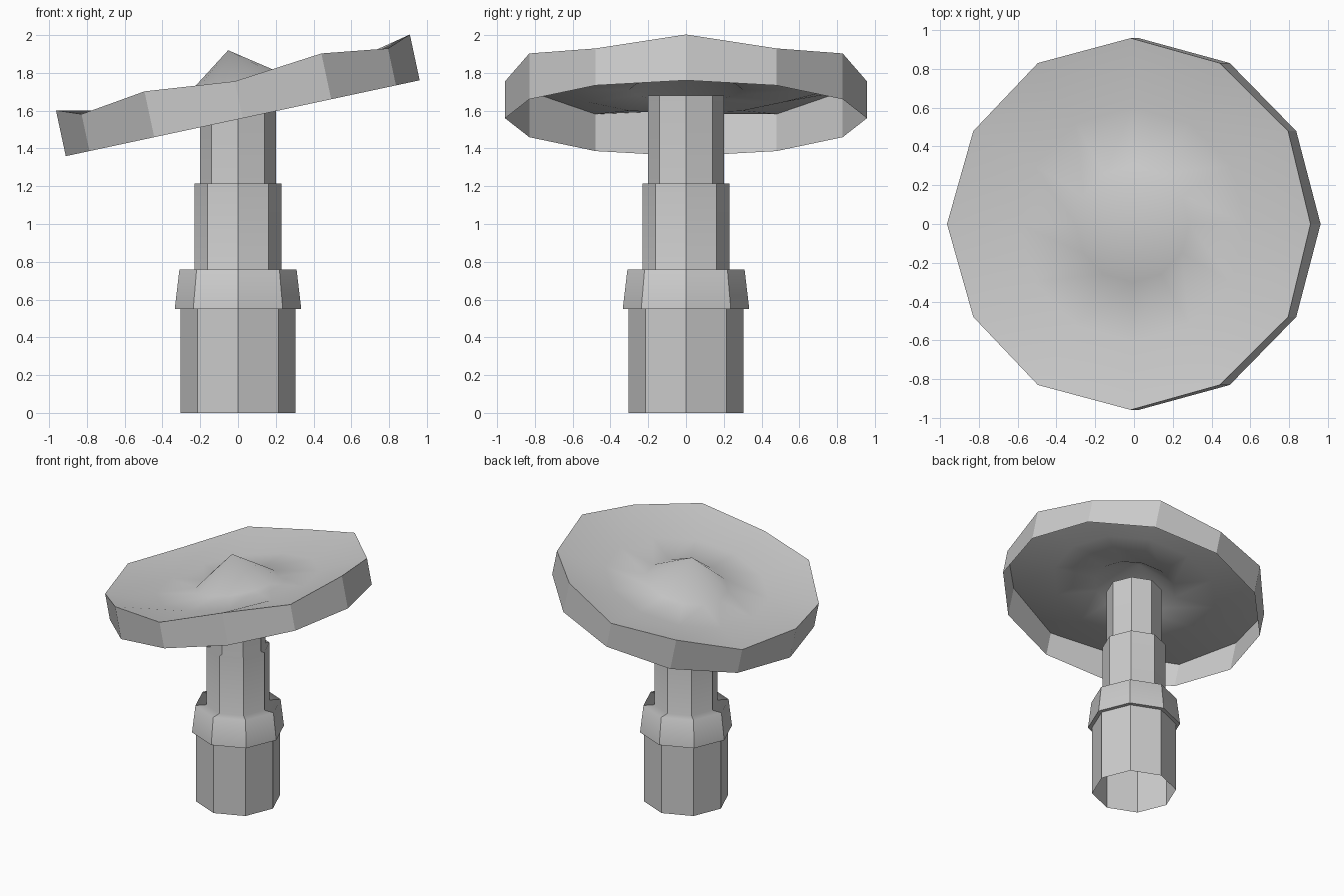
import bpy, bmesh
from math import cos, sin, tau, radians
from mathutils import Matrix

if "Cube" in bpy.data.objects:
    bpy.data.objects.remove(bpy.data.objects["Cube"])


def lathe(name, profile, sides, sharp, apex=None, cap=False, matrix=Matrix()):
    """Stack rings of (radius, height or height function) and skin them."""
    bm = bmesh.new()
    rings = []
    for r, h in profile:
        rings.append([bm.verts.new((r * cos(tau * i / sides), r * sin(tau * i / sides),
                                    h(i) if callable(h) else h)) for i in range(sides)])
    level = {v: k for k, ring in enumerate(rings) for v in ring}
    for a, b in zip(rings, rings[1:]):
        for i in range(sides):
            j = (i + 1) % sides
            bm.faces.new((a[i], a[j], b[j], b[i]))
    if apex is not None:
        tip = bm.verts.new((0, 0, apex))
        level[tip] = len(rings)
        for i in range(sides):
            bm.faces.new((rings[-1][i], rings[-1][(i + 1) % sides], tip))
    if cap:
        bm.faces.new(rings[-1])
    for f in bm.faces:
        f.smooth = True
    for e in bm.edges:
        e.smooth = not sharp(*sorted(level[v] for v in e.verts))
    bm.transform(matrix)
    mesh = bpy.data.meshes.new(name)
    bm.to_mesh(mesh)
    bm.free()
    obj = bpy.data.objects.new(name, mesh)
    bpy.context.collection.objects.link(obj)
    return obj


# Octagonal post, open at the foot: base, flared collar, two narrowing stems.
# Vertical edges and the collar's lower lip stay crisp, the upper steps blend.
post = lathe("post",
             [(0.305, 0), (0.305, 0.55), (0.335, 0.55), (0.31, 0.76),
              (0.23, 0.76), (0.23, 1.215), (0.20, 1.215), (0.20, 1.68)],
             8, lambda a, b: a != b or a in (1, 2, 7), cap=True)
weighted = post.modifiers.new("weighted_normals", 'WEIGHTED_NORMAL')
weighted.keep_sharp = True

# Tilted twelve-sided dish: hollow underneath, uneven rim, shallow trough, centre cone
tilt = Matrix.Translation((0.025, 0, 1.56)) @ Matrix.Rotation(radians(-12.1), 4, 'Y')
lathe("dish",
      [(0.958, 0), (0.958, lambda i: 0.20 if i % 2 else 0.248), (0.60, 0.152), (0.30, 0.155)],
      12, lambda a, b: a == 0 or (a == 1 and b == 1), apex=0.368, matrix=tilt)
